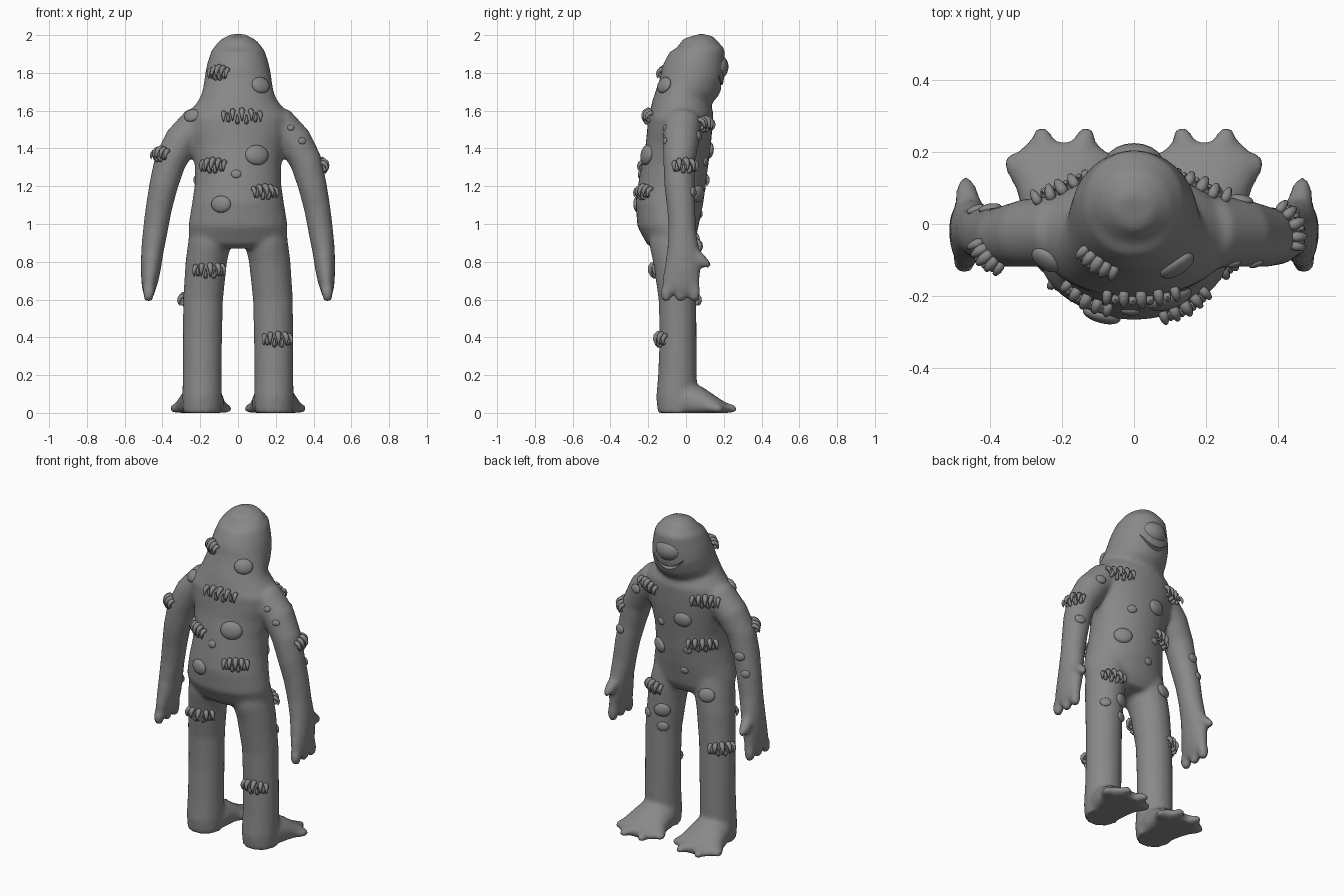
import bpy, bmesh, math
from mathutils import Vector, Matrix
from mathutils.bvhtree import BVHTree

cube = bpy.data.objects.get("Cube")
if cube:
    bpy.data.objects.remove(cube, do_unlink=True)

GREY = (0.25, 0.25, 0.25, 1)
skin = bpy.data.materials.new("grey skin")
skin.use_nodes = True
skin.diffuse_color = GREY
skin.node_tree.nodes["Principled BSDF"].inputs["Base Color"].default_value = GREY


def loft(bm, rings, side, segs=24):
    """Closed tube through (centre, radius along side, radius across) rings."""
    side, loops = Vector(side).normalized(), []
    pts = [Vector(r[0]) for r in rings]
    for i, (_, ra, rb) in enumerate(rings):
        tangent = pts[min(i + 1, len(pts) - 1)] - pts[max(i - 1, 0)]
        across = tangent.cross(side).normalized()
        angles = [math.tau * k / segs for k in range(segs)]
        loops.append([bm.verts.new(pts[i] + side * ra * math.cos(a) + across * rb * math.sin(a))
                      for a in angles])
    faces = [bm.faces.new((a[k], a[(k + 1) % segs], b[(k + 1) % segs], b[k]))
             for a, b in zip(loops, loops[1:]) for k in range(segs)]
    faces += [bm.faces.new(loops[0][::-1]), bm.faces.new(loops[-1])]
    bmesh.ops.recalc_face_normals(bm, faces=faces)


def ball(bm, centre, radii, frame=None):
    m = Matrix.Translation(centre) @ (frame or Matrix()) @ Matrix.Diagonal((*radii, 1))
    bmesh.ops.create_uvsphere(bm, u_segments=20, v_segments=12, radius=1, matrix=m)


def finish(bm, name):
    me = bpy.data.meshes.new(name)
    bm.to_mesh(me)
    bm.free()
    me.materials.append(skin)
    me.shade_smooth()
    ob = bpy.data.objects.new(name, me)
    bpy.context.collection.objects.link(ob)
    return ob


bm = bmesh.new()
# head and torso: height, centre y, half width, half depth
trunk = [(1.995, .035, .05, .05), (1.96, .045, .105, .105), (1.92, .06, .14, .145),
         (1.85, .05, .163, .158), (1.8, .04, .173, .167), (1.75, .022, .18, .167),
         (1.71, 0, .186, .155), (1.68, -.018, .195, .143), (1.65, -.025, .212, .152),
         (1.6, -.022, .25, .167), (1.55, -.03, .28, .172), (1.48, -.035, .27, .172),
         (1.4, -.043, .245, .172), (1.3, -.06, .228, .175), (1.2, -.075, .23, .178),
         (1.1, -.09, .245, .178), (1.0, -.093, .262, .165), (.92, -.075, .262, .135),
         (.88, -.07, .2, .1)]
loft(bm, [((0, y, z), rx, ry) for z, y, rx, ry in trunk], (1, 0, 0), 32)

# limbs, mirrored; paths are centre, radius along the side axis, radius across
leg = [((.13, -.08, 1.02), .11, .12), ((.15, -.07, .9), .115, .125), ((.168, -.058, .8), .11, .115),
       ((.185, -.045, .6), .106, .1), ((.188, -.042, .4), .104, .098), ((.19, -.045, .2), .103, .103),
       ((.19, -.05, .08), .105, .108), ((.19, -.05, .0), .1, .1)]
foot = [((.19, -.12, .03), .08, .04), ((.19, 0, .06), .115, .11), ((.195, .07, .05), .125, .09),
        ((.198, .13, .035), .14, .065), ((.2, .18, .025), .145, .045), ((.2, .225, .02), .1, .025)]
toes = [((.06, .17), .03), ((.135, .245), .03), ((.255, .245), .03), ((.335, .17), .03)]
arm = [((.12, -.02, 1.56), .1, .08), ((.22, -.02, 1.525), .1, .095), ((.3, -.025, 1.44), .095, .092),
       ((.36, -.035, 1.33), .085, .085), ((.395, -.035, 1.2), .08, .076), ((.42, -.025, 1.08), .075, .07),
       ((.437, -.02, .97), .073, .066), ((.453, -.015, .86), .085, .06), ((.462, -.02, .76), .096, .053),
       ((.468, -.027, .69), .1, .044), ((.473, -.03, .64), .09, .032)]
for s in (1, -1):
    def flip(path):
        return [((s * c[0], c[1], c[2]), a, b) for c, a, b in path]
    loft(bm, flip(leg), (1, 0, 0))
    loft(bm, flip(foot), (1, 0, 0))
    loft(bm, flip(arm), (0, 1, 0))
    for (x, y), r in toes:
        loft(bm, flip([((.2, .06, .04), .05, .03), ((x * .8 + .04, y - .05, .03), r * 1.2, .028),
                       ((x, y, .022), r, .025), ((x, y + .025, .018), r * .5, .014)]), (1, 0, 0), 12)
    for y in (-.105, -.03, .045):
        loft(bm, flip([((.467, y * .7, .72), .035, .03), ((.472, y, .64), .033, .032),
                       ((.474, y, .602), .026, .025), ((.474, y, .588), .012, .012)]), (0, 1, 0), 12)
    loft(bm, flip([((.455, .02, .86), .04, .04), ((.462, .07, .815), .035, .036),
                   ((.467, .105, .79), .027, .026), ((.468, .128, .775), .012, .012)]), (1, 0, 0), 12)
for v in bm.verts:
    v.co.z = max(v.co.z, 0)
body = finish(bm, "body")

# mouth groove cutter
bm = bmesh.new()
loft(bm, [((x / 100, .2 - x * x * .0003, 1.725 + x * x * .0006), .035, .012 - abs(x) * .001)
          for x in range(-10, 11, 2)], (0, 1, 0), 12)
cutter = finish(bm, "mouth_cutter")
cutter.hide_render = True

mod = body.modifiers.new("blend", 'REMESH')
mod.mode, mod.voxel_size = 'VOXEL', .013
mod = body.modifiers.new("soften", 'SMOOTH')
mod.factor, mod.iterations = .5, 6
mod = body.modifiers.new("mouth", 'BOOLEAN')
mod.operation, mod.object = 'DIFFERENCE', cutter
dg = bpy.context.evaluated_depsgraph_get()
shape = bpy.data.meshes.new_from_object(body.evaluated_get(dg))
body.modifiers.clear()
body.data = shape
bpy.data.objects.remove(cutter, do_unlink=True)
body.data.materials.clear()
body.data.materials.append(skin)
bpy.context.view_layer.objects.active = body
body.select_set(True)
bpy.ops.object.shade_smooth_by_angle(angle=math.radians(50))
tree = BVHTree.FromPolygons([v.co for v in shape.vertices], [p.vertices for p in shape.polygons])

# eye
bm = bmesh.new()
ball(bm, (0, .165, 1.832), (.083, .06, .068))
finish(bm, "eye")


def surface(x, z, face):
    """Point and tangent frame on the body, seen from the back (-1) or face (1) side."""
    hit, n, _, _ = tree.ray_cast(Vector((x, face, z)), Vector((0, -face, 0)))
    if hit is None:
        hit, n, _, _ = tree.find_nearest(Vector((x, 0, z)))
    across = Vector((0, 0, 1)).cross(n).normalized()
    return hit, across, n.cross(across), n


# round warts: x, height, radius
back_warts = [(.12, 1.735, .05), (-.245, 1.575, .042), (.1, 1.365, .06), (-.09, 1.105, .05),
              (-.01, 1.265, .025), (.28, 1.51, .018), (.34, 1.44, .02)]
face_warts = [(-.063, 1.39, .05), (.1, 1.33, .026), (.135, 1.16, .05), (-.042, 1.05, .024),
              (-.077, 1.19, .024), (-.177, .92, .046), (.131, .745, .045), (.13, .64, .032),
              (.24, .7, .03), (.3, 1.466, .03), (.43, 1.17, .03), (-.4, 1.22, .03), (-.44, 1.12, .025)]
bm = bmesh.new()
for face, warts in ((-1, back_warts), (1, face_warts)):
    for x, z, r in warts:
        p, a, u, n = surface(x, z, face)
        frame = Matrix((a, u, n)).transposed().to_4x4()
        ball(bm, p, (r * 1.08, r * .9, r * .45), frame)
finish(bm, "warts")


def tooth(bm, p, a, d, n, size):
    path = [(-.01, -.004, .012), (.01, -.004, .016), (.024, .01, .014),
            (.029, .028, .01), (.025, .046, .006), (.018, .058, .001)]
    loft(bm, [(p + (n * out + d * down) * size, r * size, r * size)
              for out, down, r in path], a, 8)


# fanged mouths: x, height, width, side
mouths = [(-.1, 1.8, .1, -1), (.02, 1.57, .19, -1), (-.41, 1.37, .09, -1), (.45, 1.31, .13, -1),
          (-.13, 1.31, .13, -1), (.14, 1.17, .13, -1), (-.15, .755, .17, -1), (.21, .39, .15, -1),
          (.184, 1.53, .15, 1), (-.197, 1.53, .15, 1), (-.155, 1.235, .16, 1), (.19, .88, .13, 1),
          (-.262, .6, .15, 1)]
bm = bmesh.new()
for x, z, width, face in mouths:
    p, a, u, n = surface(x, z, face)
    for count, lift, turn in ((5, .026, -1), (4, -.032, 1)):
        for i in range(count):
            t = 2 * i / (count - 1) - 1
            spread = width * .5 * (1 if turn < 0 else .75)
            spot = p + a * t * spread + u * lift * (1 - .4 * t * t)
            q, m, _, _ = tree.find_nearest(spot)
            side = u.cross(m).normalized()
            tooth(bm, q, side, m.cross(side) * turn, m, 1 - .15 * abs(t) if turn < 0 else .7)
finish(bm, "fanged_mouths")
